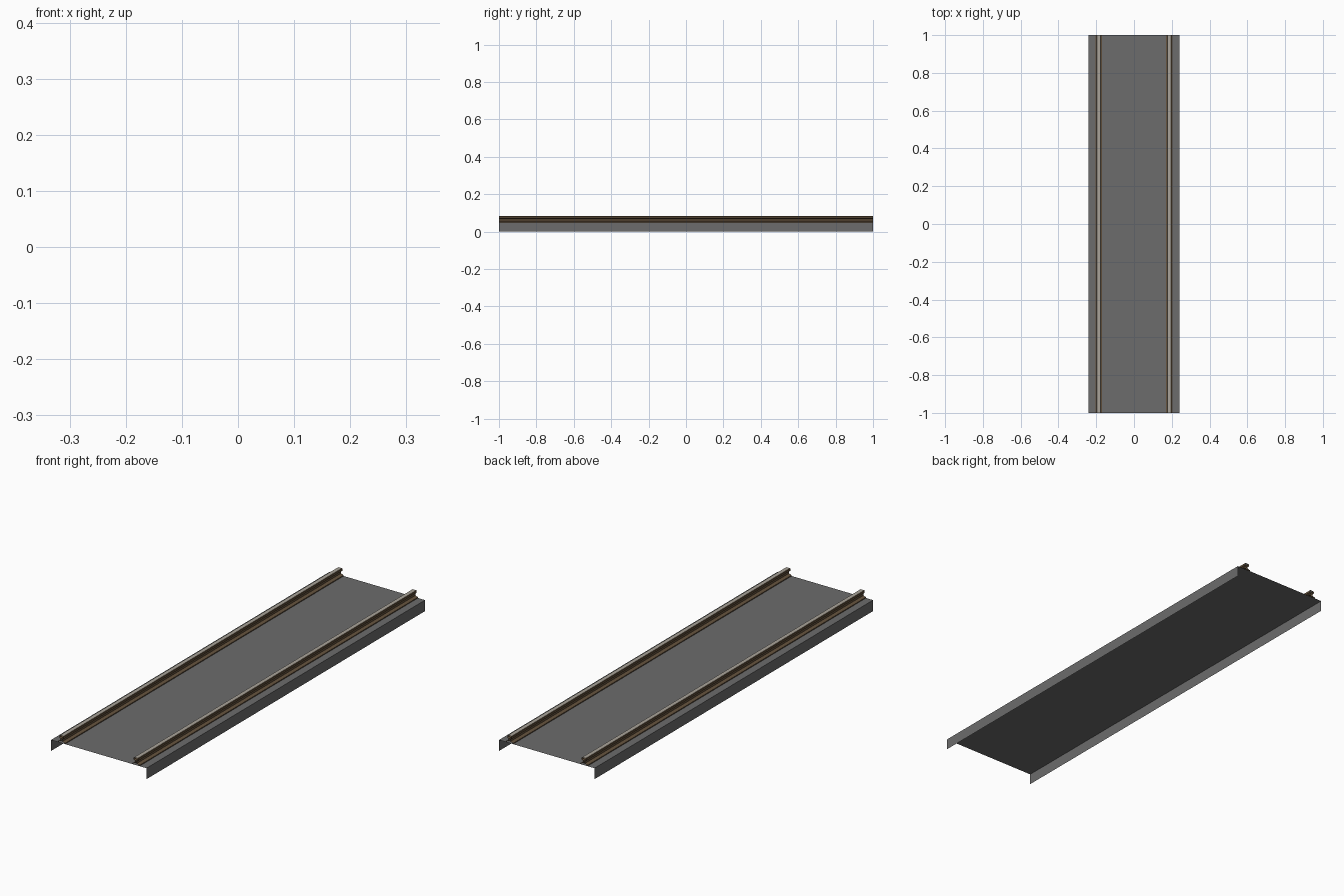
import bpy

if "Cube" in bpy.data.objects:
    bpy.data.objects.remove(bpy.data.objects["Cube"])

def material(name, rgb):
    m = bpy.data.materials.new(name)
    m.diffuse_color = (*rgb, 1)
    m.use_nodes = True
    m.node_tree.nodes["Principled BSDF"].inputs["Base Color"].default_value = m.diffuse_color
    return m

concrete = material("grey_bed", (0.15, 0.15, 0.15))
rust = material("rusty_brown", (0.13, 0.085, 0.047))
steel = material("worn_steel", (0.40, 0.37, 0.32))

def sweep(name, profile, mats, top=None):
    """Open-ended sweep along y; the profile runs left to right over the top."""
    n = len(profile)
    verts = [(x, y, z) for y in (-1, 1) for x, z in profile]
    faces = [(i, i + 1, n + i + 1, n + i) for i in range(n - 1)]
    mesh = bpy.data.meshes.new(name)
    mesh.from_pydata(verts, [], faces)
    for m in mats:
        mesh.materials.append(m)
    if top is not None:
        for p in mesh.polygons:
            if p.normal.z > 0.9 and p.center.z > top:
                p.material_index = 1
    ob = bpy.data.objects.new(name, mesh)
    bpy.context.collection.objects.link(ob)
    return ob

# Track bed: flat deck with two side walls, open below and at the ends
sweep("track_bed", [(-0.24, 0), (-0.24, 0.05), (0.24, 0.05), (0.24, 0)], [concrete])

# Rails: foot, web and head, with a bright running surface
half = [(0.018, 0.050), (0.018, 0.054), (0.004, 0.058), (0.004, 0.069),
        (0.011, 0.072), (0.011, 0.081), (0.009, 0.083)]
for side, cx in (("left", -0.187), ("right", 0.187)):
    outline = [(cx - x, z) for x, z in half] + [(cx + x, z) for x, z in reversed(half)]
    sweep(side + "_rail", outline, [rust, steel], top=0.08)
